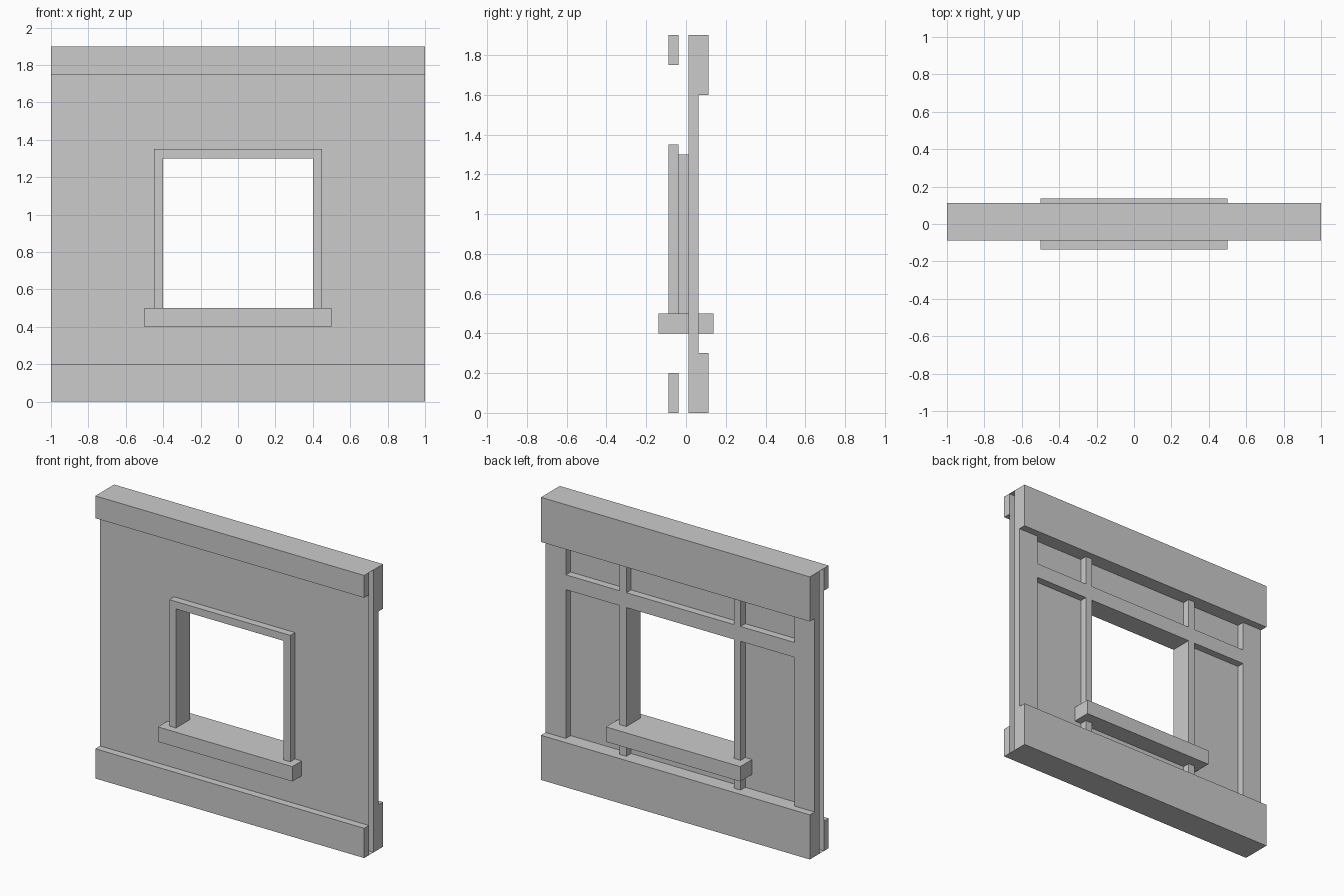
import bpy, bmesh

if "Cube" in bpy.data.objects:
    bpy.data.objects.remove(bpy.data.objects["Cube"])

# Depth layers from front to back
SILL_F, TRIM_F, WALL_F, WALL_B, STUD_B, BOARD_B, SILL_B = (
    -0.1375, -0.0875, -0.0375, 0.0125, 0.0625, 0.1125, 0.1375)


def add_mesh(name, bm):
    bmesh.ops.recalc_face_normals(bm, faces=bm.faces)
    me = bpy.data.meshes.new(name)
    bm.to_mesh(me)
    bm.free()
    obj = bpy.data.objects.new(name, me)
    bpy.context.collection.objects.link(obj)
    return obj


def box(name, x, y, z):
    bm = bmesh.new()
    bmesh.ops.create_cube(bm, size=1)
    for v in bm.verts:
        v.co = [r[0] if c < 0 else r[1] for c, r in zip(v.co, (x, y, z))]
    return add_mesh(name, bm)


def pair(name, x, y, z):
    box(name + "_right", x, y, z)
    box(name + "_left", (-x[1], -x[0]), y, z)


# Wall panel: hollow, open at both ends, with a window opening
xs, zs = (-1, -0.4, 0.4, 1), (0, 0.5, 1.3, 1.9)
bm = bmesh.new()
v = {(i, j, k): bm.verts.new((xs[i], (WALL_F, WALL_B)[j], zs[k]))
     for i in range(4) for j in range(2) for k in range(4)}
for j in range(2):
    for i in range(3):
        for k in range(3):
            if (i, k) != (1, 1):
                bm.faces.new([v[i, j, k], v[i + 1, j, k],
                              v[i + 1, j, k + 1], v[i, j, k + 1]])
edges = [((i, k), (i + 1, k)) for i in range(3) for k in (0, 3)]
edges += [((1, 1), (1, 2)), ((2, 1), (2, 2)), ((1, 2), (2, 2)), ((1, 1), (2, 1))]
for a, b in edges:
    bm.faces.new([v[a[0], 0, a[1]], v[b[0], 0, b[1]],
                  v[b[0], 1, b[1]], v[a[0], 1, a[1]]])
add_mesh("wall_panel", bm)

# Front skirting and cornice
front = (TRIM_F, WALL_F)
box("front_skirting", (-1, 1), front, (0, 0.2))
box("front_cornice", (-1, 1), front, (1.75, 1.9))

# Front window casing
pair("window_casing", (0.4, 0.45), front, (0.5, 1.3))
box("window_casing_head", (-0.45, 0.45), front, (1.3, 1.35))

# Sill running through the wall
box("window_sill", (-0.5, 0.5), (SILL_F, SILL_B), (0.4, 0.5))

# Back boards
box("back_lower_board", (-1, 1), (WALL_B, BOARD_B), (0, 0.3))
box("back_upper_board", (-1, 1), (WALL_B, BOARD_B), (1.6, 1.9))

# Back studs and rail
back = (WALL_B, STUD_B)
pair("end_stud", (0.85, 1), back, (0.3, 1.6))
pair("window_stud", (0.4, 0.45), back, (0.3, 1.6))
pair("side_rail", (0.45, 0.85), back, (1.3, 1.4))
box("window_rail", (-0.4, 0.4), back, (1.3, 1.4))
